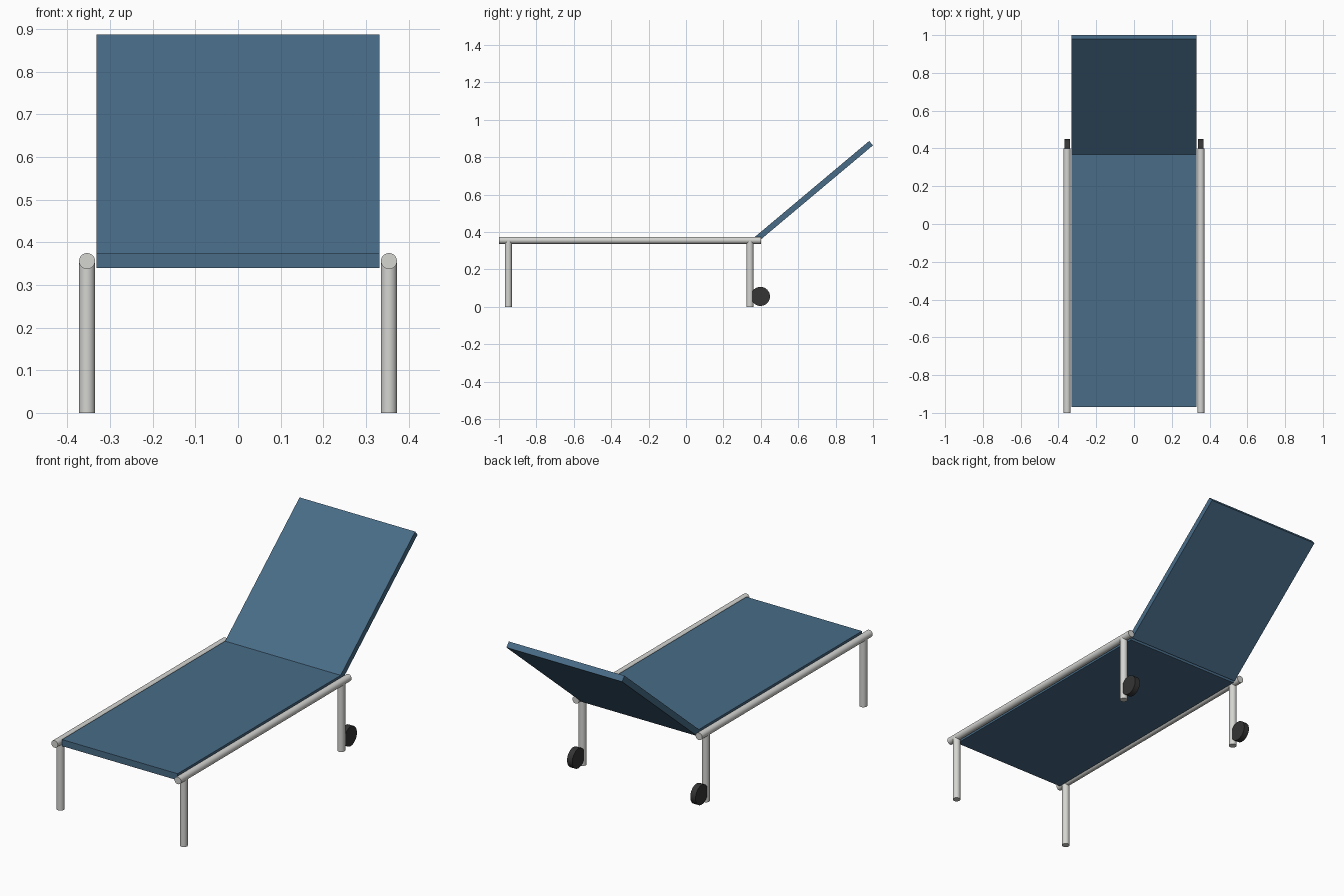
import bpy
from math import radians, cos, sin
from mathutils import Vector

cube = bpy.data.objects.get("Cube")
if cube:
    bpy.data.objects.remove(cube, do_unlink=True)


def material(name, colour):
    mat = bpy.data.materials.new(name)
    mat.use_nodes = True
    mat.diffuse_color = (*colour, 1)
    mat.node_tree.nodes["Principled BSDF"].inputs["Base Color"].default_value = (*colour, 1)
    return mat


BLUE = material("blue fabric", (0.065, 0.15, 0.245))
METAL = material("pale metal", (0.66, 0.66, 0.64))
RUBBER = material("dark rubber", (0.035, 0.035, 0.035))


def rod(name, start, end, radius, mat):
    """Capped cylinder between two points."""
    start, end = Vector(start), Vector(end)
    axis = end - start
    bpy.ops.mesh.primitive_cylinder_add(
        vertices=32, radius=radius, depth=axis.length, location=(start + end) / 2,
        rotation=axis.to_track_quat('Z', 'Y').to_euler())
    obj = bpy.context.object
    obj.name = name
    obj.data.materials.append(mat)
    bpy.ops.object.shade_smooth_by_angle(angle=radians(35))


def panel(name, centre, size, tilt=0):
    """Flat cushion board, tilted about x."""
    bpy.ops.mesh.primitive_cube_add(size=1, location=centre, rotation=(tilt, 0, 0))
    obj = bpy.context.object
    obj.name = name
    obj.scale = size
    bpy.ops.object.transform_apply(location=False, rotation=False, scale=True)
    obj.data.materials.append(BLUE)


WIDTH = 0.664
RAIL_X, RAIL_Z, TUBE = 0.354, 0.356, 0.0188
HINGE_Y = 0.372

# Seat and reclined backrest
front = -0.97
panel("seat", (0, (front + HINGE_Y) / 2, 0.357), (WIDTH, HINGE_Y - front, 0.034))
tilt, length = radians(40), 0.806
panel("backrest",
      (0, HINGE_Y + cos(tilt) * length / 2, 0.357 + sin(tilt) * length / 2),
      (WIDTH, length, 0.031), tilt)

# Rails, legs and wheels on both sides
for side, s in (("left", 1), ("right", -1)):
    x = s * RAIL_X
    rod(f"{side}_rail", (x, -1, RAIL_Z), (x, 0.4, RAIL_Z), TUBE, METAL)
    for end, y in (("front", -0.95), ("back", 0.342)):
        rod(f"{side}_{end}_leg", (x, y, 0), (x, y, RAIL_Z), TUBE, METAL)
    rod(f"{side}_wheel", (x - 0.015, 0.398, 0.056), (x + 0.015, 0.398, 0.056), 0.051, RUBBER)
